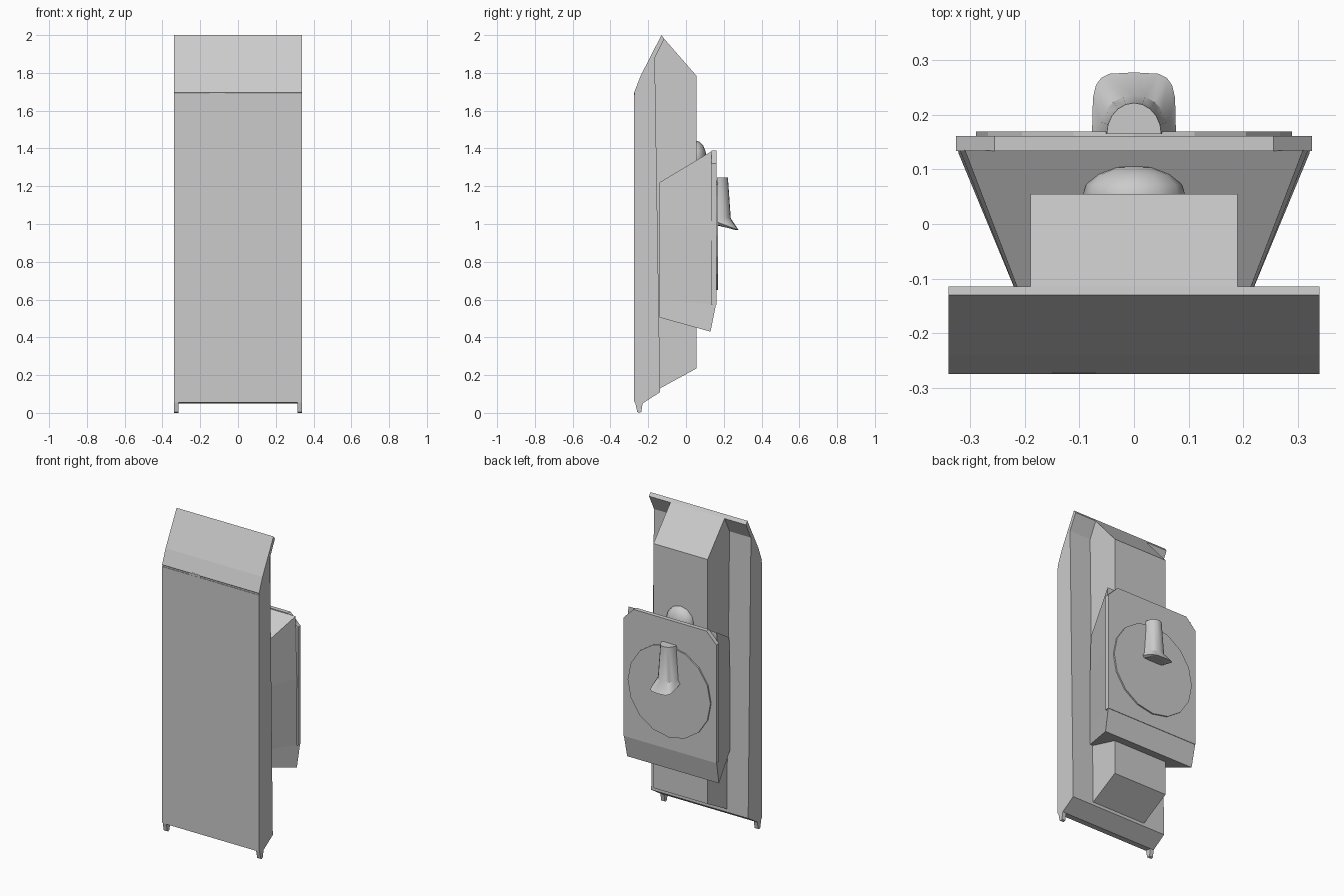
import bpy, bmesh, math
from mathutils import Matrix

if "Cube" in bpy.data.objects:
    bpy.data.objects.remove(bpy.data.objects["Cube"])


def make(name, verts, faces):
    me = bpy.data.meshes.new(name)
    me.from_pydata(verts, [], faces)
    bm = bmesh.new()
    bm.from_mesh(me)
    bmesh.ops.recalc_face_normals(bm, faces=bm.faces)
    bm.to_mesh(me)
    bm.free()
    ob = bpy.data.objects.new(name, me)
    bpy.context.collection.objects.link(ob)
    return ob


def loft(name, rings):
    n = len(rings[0])
    verts = [p for r in rings for p in r]
    faces = [tuple(range(n)), tuple(range(len(verts) - n, len(verts)))]
    for k in range(len(rings) - 1):
        for i in range(n):
            j = (i + 1) % n
            faces.append((k*n + i, k*n + j, k*n + n + j, k*n + n + i))
    return make(name, verts, faces)


def extrude_x(name, profile, x0, x1):
    return loft(name, [[(x, y, z) for y, z in profile] for x in (x0, x1)])


def extrude_y(name, profile, y0, y1):
    return loft(name, [[(x, y, z) for x, z in profile] for y in (y0, y1)])


# front slab with sloped hood and overhanging rear lip
extrude_x("front_slab", [(-.272, .055), (-.23, .05), (-.137, .11), (-.165, 1.88),
                         (-.115, 1.98), (-.13, 2.0), (-.24, 1.785), (-.275, 1.695),
                         (-.272, 1.69)], -.34, .34)
# front panel, separated from the hood by a thin gap
extrude_x("front_panel", [(-.275, .06), (-.271, .06), (-.271, 1.683), (-.275, 1.683)], -.34, .34)
extrude_x("panel_latch", [(-.274, 1.68), (-.27, 1.68), (-.27, 1.70), (-.274, 1.70)], -.15, -.07)

# rear spine
extrude_x("rear_spine", [(-.17, .105), (-.137, .13), (.055, .235), (.055, 1.785),
                         (-.115, 1.98), (-.17, 1.88)], -.19, .19)

# feet
for side, x0 in (("left", -.34), ("right", .315)):
    extrude_x(side + "_foot", [(-.27, .06), (-.258, .005), (-.25, 0), (-.237, .005),
                               (-.228, .06)], x0, x0 + .025)

# tapered housing: front width, front y, front z, back width, back y, back z
rows = [(.205, -.14, 1.22, .31, .135, 1.385), (.21, -.14, .99, .32, .137, .99),
        (.21, -.14, .60, .325, .158, .57), (.21, -.14, .505, .322, .13, .43)]
loft("housing", [[(-a, b, c), (a, b, c), (d, e, f), (-d, e, f)] for a, b, c, d, e, f in rows])

# rear plate with clipped top corners
extrude_y("rear_plate", [(-.326, .57), (.326, .57), (.326, 1.32), (.256, 1.39),
                         (-.256, 1.39), (-.326, 1.32)], .134, .161)

# round dial plate
extrude_y("dial_disc", [(.29*math.cos(i*math.tau/16), .94 + .29*math.sin(i*math.tau/16))
                        for i in range(16)], .155, .17)

# lever handle: D-shaped sections flaring at the lower end
ARC = [math.pi*i/10 for i in range(11)]


def d_ring(w, y1, z_back, z_front, power=1.0):
    pts = []
    for a in ARC:
        c, s = math.cos(a), math.sin(a)
        s = max(s, 0) ** power
        c = math.copysign(abs(c) ** power, c)
        pts.append((w*c, .165 + (y1 - .165)*s, z_back + (z_front - z_back)*s))
    return pts


handle = loft("lever_handle", [d_ring(.05, .222, 1.245, 1.245), d_ring(.065, .237, 1.03, 1.03),
                               d_ring(.077, .278, 1.01, .968, .45),
                               d_ring(.066, .262, .995, .968, .45),
                               d_ring(.04, .215, .992, .985, .6)])

# dome on the spine above the housing
bm = bmesh.new()
bmesh.ops.create_uvsphere(bm, u_segments=12, v_segments=8, radius=1)
bm.transform(Matrix.Translation((0, .05, 1.35)) @ Matrix.Diagonal((.095, .058, .092, 1))
             @ Matrix.Rotation(math.pi/2, 4, 'X'))
me = bpy.data.meshes.new("dome_knob")
bm.to_mesh(me)
bm.free()
dome = bpy.data.objects.new("dome_knob", me)
bpy.context.collection.objects.link(dome)

# smooth shading on the rounded parts only
for ob in (handle, dome):
    bpy.ops.object.select_all(action='DESELECT')
    ob.select_set(True)
    bpy.context.view_layer.objects.active = ob
    bpy.ops.object.shade_smooth_by_angle(angle=math.radians(35))
